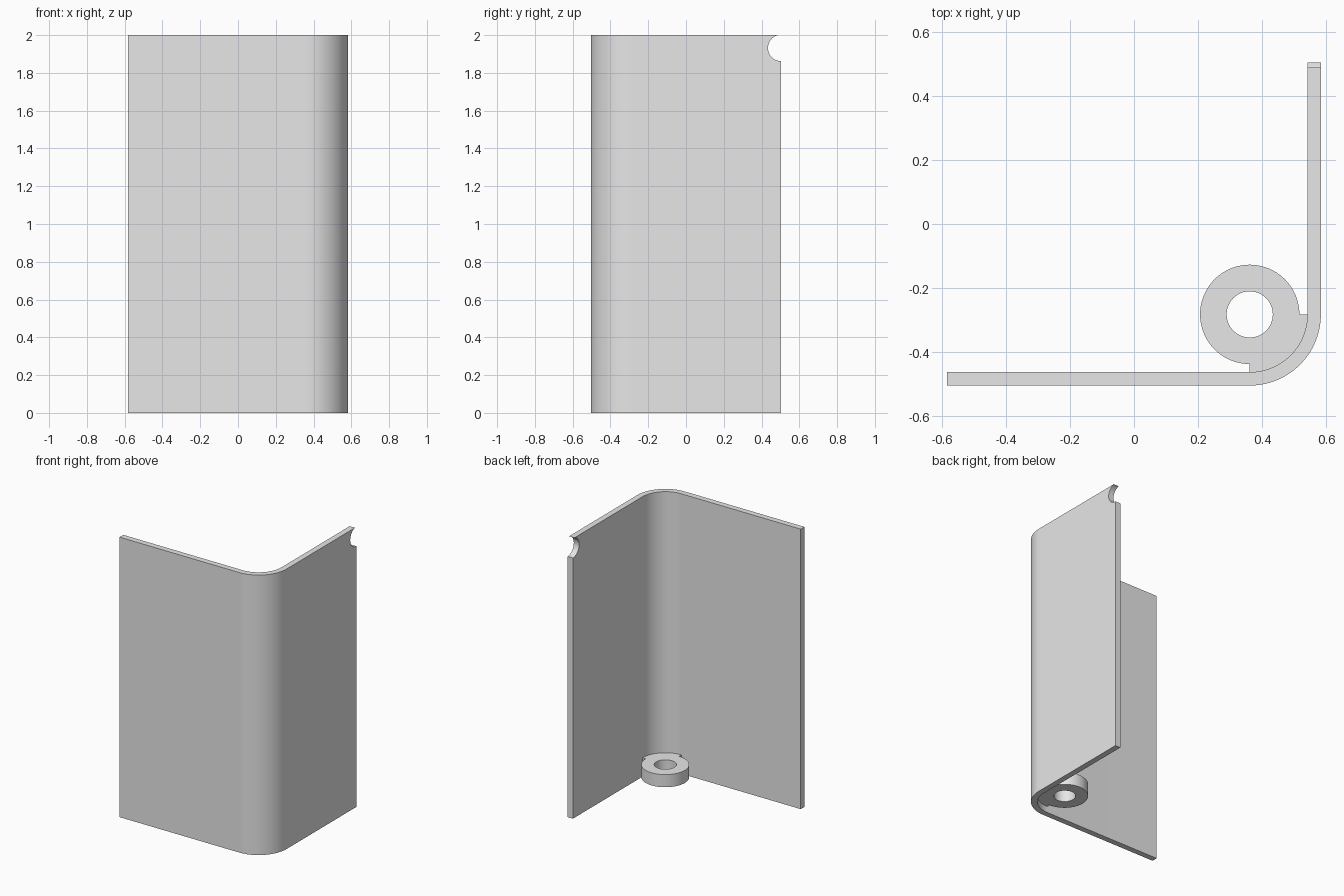
import bpy, bmesh
from math import sin, cos, pi, radians

cube = bpy.data.objects.get("Cube")
if cube:
    bpy.data.objects.remove(cube, do_unlink=True)

# Overall sizes
LEFT, RIGHT, FRONT, BACK, HEIGHT = -0.583, 0.583, -0.504, 0.504, 2.0
THICK = 0.042
BEND = 0.222                      # outer bend radius
CX, CY = RIGHT - BEND, FRONT + BEND
BOSS_R, HOLE_R = 0.155, 0.072
BOSS_LOW, BOSS_TOP = 0.045, 0.135

grey = bpy.data.materials.new("plain_grey")
grey.use_nodes = True
colour = (0.8, 0.8, 0.8, 1)
grey.diffuse_color = colour
grey.node_tree.nodes["Principled BSDF"].inputs["Base Color"].default_value = colour


def arc(radius, start, end, steps):
    """Points on an arc about the bend axis, angles in degrees."""
    angles = [radians(start + (end - start) * i / steps) for i in range(steps + 1)]
    return [(CX + radius * cos(a), CY + radius * sin(a)) for a in angles]


def extrude_profile(name, points, low, high):
    bm = bmesh.new()
    face = bm.faces.new([bm.verts.new((x, y, low)) for x, y in points])
    top = bmesh.ops.extrude_face_region(bm, geom=[face])["geom"]
    verts = [v for v in top if isinstance(v, bmesh.types.BMVert)]
    bmesh.ops.translate(bm, vec=(0, 0, high - low), verts=verts)
    bmesh.ops.recalc_face_normals(bm, faces=bm.faces)
    mesh = bpy.data.meshes.new(name)
    bm.to_mesh(mesh)
    bm.free()
    mesh.materials.append(grey)
    obj = bpy.data.objects.new(name, mesh)
    bpy.context.collection.objects.link(obj)
    return obj


def drill(obj, location, radius, rotation=(0, 0, 0)):
    """Cut a round hole through obj, then remove the cutter."""
    bpy.ops.mesh.primitive_cylinder_add(vertices=64, radius=radius, depth=0.5,
                                        location=location, rotation=rotation)
    cutter = bpy.context.object
    cutter.hide_render = True
    cutter.data.materials.append(grey)
    mod = obj.modifiers.new("hole", 'BOOLEAN')
    mod.operation, mod.solver, mod.object = 'DIFFERENCE', 'EXACT', cutter
    select(obj)
    bpy.ops.object.modifier_apply(modifier=mod.name)
    bpy.data.objects.remove(cutter, do_unlink=True)


def select(obj):
    bpy.ops.object.select_all(action='DESELECT')
    obj.select_set(True)
    bpy.context.view_layer.objects.active = obj


# Bent sheet: two flat wings joined by a rounded corner
inner = BEND - THICK
sheet = ([(LEFT, FRONT)] + arc(BEND, -90, 0, 32) + [(RIGHT, BACK), (RIGHT - THICK, BACK)]
         + arc(inner, 0, -90, 32) + [(LEFT, FRONT + THICK)])
panel = extrude_profile("bent_panel", sheet, 0, HEIGHT)

# Round notch near the top of the side wing
drill(panel, (RIGHT, BACK, HEIGHT - 0.068), 0.07, (0, pi / 2, 0))

# Ring boss with a quarter web reaching into the bend
boss_profile = arc(BOSS_R, 0, 270, 60) + arc(inner + 0.004, -90, 0, 32)
boss = extrude_profile("ring_boss", boss_profile, BOSS_LOW, BOSS_TOP)
drill(boss, (CX, CY, BOSS_TOP), HOLE_R)

for part in (panel, boss):
    select(part)
    bpy.ops.object.shade_smooth_by_angle(angle=radians(30))
